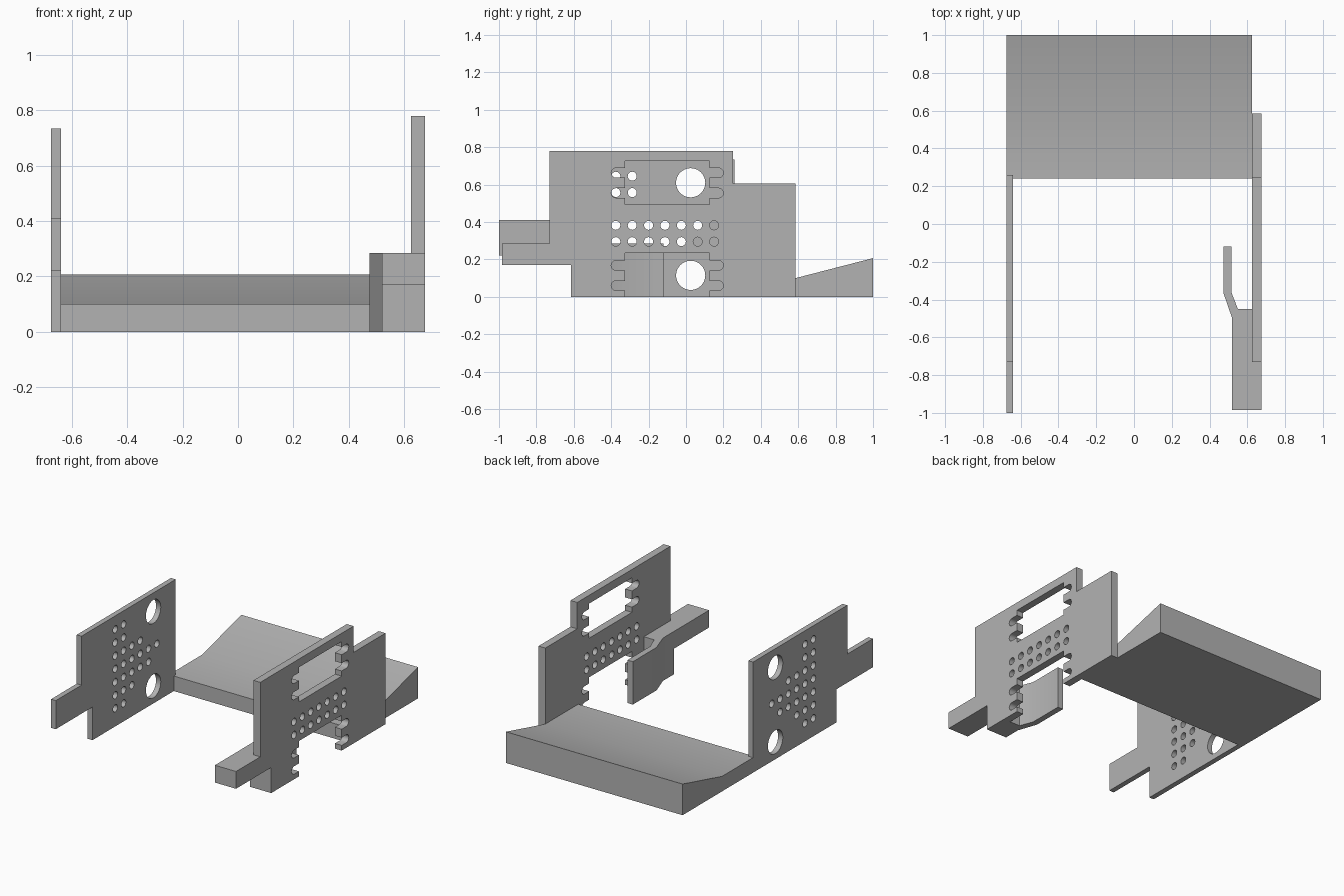
import bpy
import bmesh
from math import cos, sin, pi, radians
from mathutils import Matrix

cube = bpy.data.objects.get("Cube")
if cube:
    bpy.data.objects.remove(cube, do_unlink=True)

# Single material
GREY = (0.45, 0.45, 0.45, 1.0)
grey = bpy.data.materials.new("plain grey")
grey.diffuse_color = GREY
grey.use_nodes = True
grey.node_tree.nodes["Principled BSDF"].inputs["Base Color"].default_value = GREY

# Maps profile coordinates to (y, z) with extrusion along x
SIDE = Matrix(((0, 0, 1, 0), (1, 0, 0, 0), (0, 1, 0, 0), (0, 0, 0, 1)))
FLAT = Matrix.Identity(4)


def extrude(name, loops, low, high, axes=SIDE):
    """Extrude an outline, with any inner loops as holes, from low to high."""
    curve = bpy.data.curves.new(name + "_profile", "CURVE")
    curve.dimensions = "2D"
    curve.fill_mode = "BOTH"
    curve.extrude = (high - low) / 2
    for points in loops:
        spline = curve.splines.new("POLY")
        spline.points.add(len(points) - 1)
        for point, (u, v) in zip(spline.points, points):
            point.co = (u, v, 0, 1)
        spline.use_cyclic_u = True
    temp = bpy.data.objects.new(name + "_profile", curve)
    bpy.context.collection.objects.link(temp)
    graph = bpy.context.evaluated_depsgraph_get()
    mesh = bpy.data.meshes.new_from_object(temp.evaluated_get(graph))
    bpy.data.objects.remove(temp, do_unlink=True)

    bm = bmesh.new()
    bm.from_mesh(mesh)
    bmesh.ops.remove_doubles(bm, verts=bm.verts, dist=0.0002)
    bmesh.ops.transform(bm, verts=bm.verts,
                        matrix=axes @ Matrix.Translation((0, 0, (low + high) / 2)))
    bmesh.ops.recalc_face_normals(bm, faces=bm.faces)
    bm.to_mesh(mesh)
    bm.free()
    mesh.name = name
    mesh.materials.clear()
    mesh.materials.append(grey)
    obj = bpy.data.objects.new(name, mesh)
    bpy.context.collection.objects.link(obj)
    bpy.ops.object.select_all(action="DESELECT")
    obj.select_set(True)
    bpy.context.view_layer.objects.active = obj
    bpy.ops.object.shade_smooth_by_angle(angle=radians(30))
    return obj


def circle(y, z, radius, sides=24):
    return [(y + radius * cos(2 * pi * i / sides), z + radius * sin(2 * pi * i / sides))
            for i in range(sides)]


def slotted_edge(y, side, centres, r=0.026, depth=0.075):
    """Upward edge at y with round-ended slots reaching towards side (+1 or -1)."""
    path = []
    for z in centres:
        path.append((y, z - r))
        for i in range(9):
            a = -pi / 2 + pi * i / 8
            path.append((y + side * (depth - r + r * cos(a)), z + r * sin(a)))
        path.append((y, z + r))
    return path


def window(bottom, top, centres):
    """Opening with slots on both sides, running from bottom right to bottom left."""
    front, back = -0.325, 0.125
    return ([(back, bottom)] + slotted_edge(back, 1, centres) + [(back, top), (front, top)]
            + slotted_edge(front, -1, centres)[::-1] + [(front, bottom)])


# Grid of small mounting holes
columns = [-0.375 + 0.0875 * i for i in range(7)]
rows = [0.12 + 0.0875 * i for i in range(7)]
HOLE = 0.024

# Left plate: stepped outline, slotted windows, two rows of holes
left_outline = ([(-0.985, 0.17), (-0.985, 0.285), (-0.73, 0.285), (-0.73, 0.78),
                 (0.25, 0.78), (0.25, 0.605), (0.585, 0.605), (0.585, 0)]
                + window(0, 0.235, (0.06, 0.168)) + [(-0.615, 0), (-0.615, 0.17)])
left_holes = [circle(y, z, HOLE) for y in columns for z in rows[2:4]]
extrude("left_plate", [left_outline, window(0.495, 0.725, (0.555, 0.663))] + left_holes,
        0.625, 0.675)

# Right plate: two large holes and a tapering pattern of small ones
right_outline = [(-1, 0.22), (-1, 0.41), (-0.73, 0.41), (-0.73, 0.735),
                 (0.26, 0.735), (0.26, 0), (-0.615, 0), (-0.615, 0.22)]
used_rows = [rows, rows, rows[1:5], rows[2:5], rows[2:4], rows[3:4]]
right_holes = [circle(y, z, HOLE) for y, zs in zip(columns, used_rows) for z in zs]
right_holes += [circle(0.025, z, 0.078, 40) for z in (0.115, 0.61)]
extrude("right_plate", [right_outline] + right_holes, -0.675, -0.64)

# Thick front arm on the inside of the left plate
extrude("left_arm", [[(-0.985, 0.17), (-0.985, 0.285), (-0.615, 0.285), (-0.615, 0.17)]],
        0.52, 0.625)

# Block behind the arm with a bent tongue running backwards
tongue = [(0.625, -0.615), (0.52, -0.615), (0.52, -0.5), (0.475, -0.37), (0.475, -0.12),
          (0.515, -0.12), (0.515, -0.36), (0.55, -0.45), (0.625, -0.45)]
extrude("tongue_block", [tongue], 0, 0.285, FLAT)

# Rear cross piece: level floor rising to a ramp
ramp = [(0.24, 0), (0.24, 0.1), (0.585, 0.1), (1, 0.207), (1, 0)]
extrude("rear_ramp", [ramp], -0.675, 0.625)
